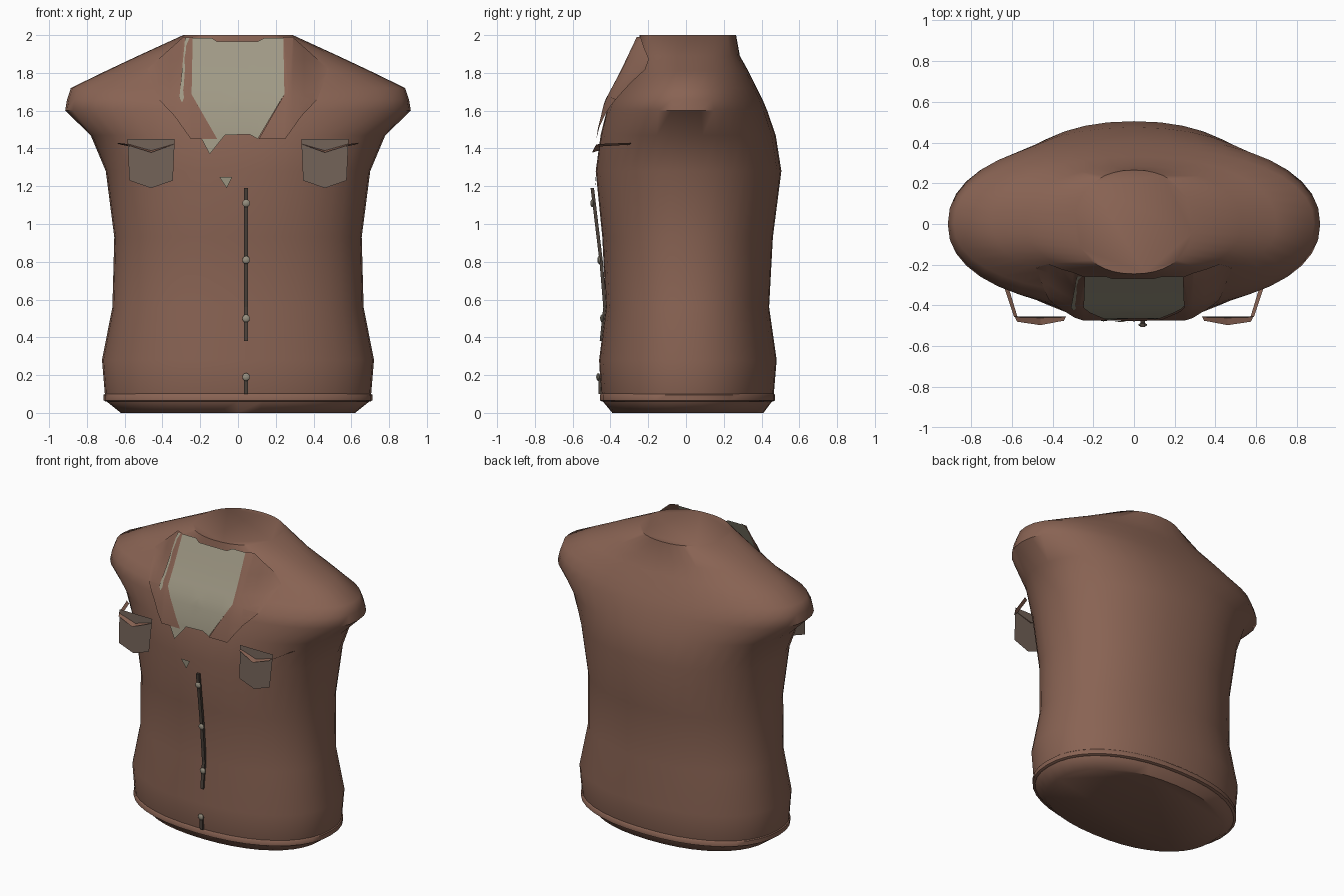
import bpy, bmesh, math
from mathutils import Vector

cube = bpy.data.objects.get("Cube")
if cube:
    bpy.data.objects.remove(cube, do_unlink=True)


def material(name, *rgb):
    m = bpy.data.materials.new(name)
    m.use_nodes = True
    m.diffuse_color = (*rgb, 1)
    m.node_tree.nodes["Principled BSDF"].inputs["Base Color"].default_value = (*rgb, 1)
    return m


BROWN = material("brown leather", .25, .125, .087)
SHIRT = material("beige shirt", .35, .32, .235)
POCKET = material("grey brown cloth", .16, .115, .092)
DARK = material("dark zip", .07, .053, .042)
BUTTON = material("dull button", .30, .27, .21)


def finish(name, bm, mat, angle=None):
    me = bpy.data.meshes.new(name)
    bm.to_mesh(me)
    bm.free()
    me.materials.append(mat)
    ob = bpy.data.objects.new(name, me)
    bpy.context.collection.objects.link(ob)
    if angle:
        bpy.ops.object.select_all(action='DESELECT')
        ob.select_set(True)
        bpy.context.view_layer.objects.active = ob
        bpy.ops.object.shade_smooth_by_angle(angle=math.radians(angle))
    return ob


# Torso levels: height, half width, front depth, back depth
LEVELS = [(0, .62, .39, .41), (.06, .695, .44, .455), (.1, .705, .45, .465),
          (.28, .72, .46, .48), (.56, .665, .425, .44), (.93, .655, .443, .46),
          (1.28, .70, .478, .505), (1.47, .78, .452, .475), (1.6, .915, .42, .43),
          (1.66, .905, .40, .405), (1.72, .885, .35, .375), (1.81, .70, .28, .33),
          (1.89, .53, .262, .285), (2, .29, .245, .265)]
POWER = 2.2


def interp(table, z):
    for a, b in zip(table, table[1:]):
        if z <= b[0]:
            t = max(0, (z - a[0]) / (b[0] - a[0]))
            return [p + (q - p) * t for p, q in zip(a, b)][1:]
    return table[-1][1:]


def body_y(x, z):
    w, f, _ = interp(LEVELS, z)
    return -f * max(0, 1 - abs(x / w) ** POWER) ** (1 / POWER)


def ring(w, f, b, count=40):
    for i in range(count):
        a = math.tau * i / count
        c, s = math.cos(a), math.sin(a)
        yield (math.copysign(w * abs(c) ** (2 / POWER), c),
               math.copysign((b if s > 0 else f) * abs(s) ** (2 / POWER), s))


def loft(name, levels, mat, angle):
    bm = bmesh.new()
    rows = [[bm.verts.new((x, y, z)) for x, y in ring(w, f, b)] for z, w, f, b in levels]
    for lo, hi in zip(rows, rows[1:]):
        for i in range(len(lo)):
            j = (i + 1) % len(lo)
            bm.faces.new((lo[i], lo[j], hi[j], hi[i]))
    bm.faces.new(rows[0][::-1])
    bm.faces.new(rows[-1])
    return finish(name, bm, mat, angle)


def sheet(name, outline, depth, mat, step=.06):
    """Flat outline in x and z, diced and pushed onto the surface y = depth(x, z)."""
    bm = bmesh.new()
    bm.faces.new([bm.verts.new((x, 0, z)) for x, z in outline])
    bmesh.ops.triangulate(bm, faces=bm.faces[:])
    xs, zs = zip(*outline)
    for axis, vals in ((0, xs), (2, zs)):
        no = Vector((0, 0, 0))
        no[axis] = 1
        for i in range(1, int((max(vals) - min(vals)) / step) + 1):
            bmesh.ops.bisect_plane(bm, geom=bm.verts[:] + bm.edges[:] + bm.faces[:],
                                   plane_co=no * (min(vals) + i * step), plane_no=no)
    bm.normal_update()
    for f in bm.faces:
        if f.normal.y > 0:
            f.normal_flip()
    for v in bm.verts:
        v.co.y = depth(v.co.x, v.co.z)
    return finish(name, bm, mat, 40)


# Torso and rolled hem
loft("jacket_body", LEVELS, BROWN, 50)
loft("hem_band", [(.06, .70, .445, .46), (.066, .711, .456, .472), (.096, .711, .456, .472),
                  (.105, .70, .447, .462)], BROWN, 50)

# Shirt front spanning the open collar
SHIRT_LINE = [(1.3, .487), (1.5, .462), (1.65, .425), (1.8, .345), (2, .25)]


def shirt_y(x, z):
    return -interp(SHIRT_LINE, z)[0]


sheet("shirt_front", [(-.28, 1.985), (-.14, 1.985), (-.11, 1.965), (.1, 1.965), (.14, 1.985),
                      (.24, 1.985), (.265, 1.72), (.105, 1.45), (.06, 1.475), (0, 1.49),
                      (-.07, 1.47), (-.15, 1.37), (-.31, 1.67)], shirt_y, SHIRT)
sheet("shirt_tip", [(-.10, 1.25), (-.03, 1.25), (-.06, 1.19)],
      lambda x, z: body_y(x, z) - .008, SHIRT)


# Notched lapels blending from the shirt edge onto the chest
def lapel_y(x, z):
    t = min(1, max(0, (abs(x) - .27) / .15))
    return min((1 - t) * shirt_y(x, z) + t * body_y(x, z), body_y(x, z)) - .006


LAPEL = [(.24, 1.99), (.29, 1.99), (.48, 1.82), (.42, 1.66), (.32, 1.675),
         (.335, 1.57), (.25, 1.45), (.11, 1.45), (.265, 1.72)]

for side, label in ((1, "left"), (-1, "right")):
    sheet(label + "_lapel", [(side * x, z) for x, z in LAPEL], lapel_y, BROWN)

    # Chest pocket standing slightly off the body
    sheet(label + "_pocket", [(side * x, z) for x, z in
                              ((.335, 1.45), (.585, 1.45), (.575, 1.23), (.46, 1.19), (.345, 1.23))],
          lambda x, z: -.455 - .1 * (1.45 - z), POCKET, 1)

    # Thin pointed flap: a bent strip leaning out over the pocket
    bm = bmesh.new()
    back = [bm.verts.new((side * x, -.456, z)) for x, z in ((.335, 1.425), (.46, 1.39), (.585, 1.425))]
    front = [bm.verts.new((side * x, y, z)) for x, y, z in
             ((.345, -.475, 1.42), (.46, -.497, 1.378), (.575, -.48, 1.415))]
    for i in (0, 1):
        bm.faces.new((back[i], back[i + 1], front[i + 1], front[i]))
    bmesh.ops.solidify(bm, geom=bm.faces[:], thickness=.008)
    bmesh.ops.recalc_face_normals(bm, faces=bm.faces[:])
    finish(label + "_pocket_flap", bm, BROWN)

    # Strap running back from the flap to the side of the chest
    bm = bmesh.new()
    strap = [bm.verts.new((side * x, y, z)) for x, y, z in
             ((.57, -.465, 1.41), (.59, -.455, 1.424), (.645, -.29, 1.43), (.62, -.30, 1.42))]
    bm.faces.new(strap)
    bmesh.ops.solidify(bm, geom=bm.faces[:], thickness=.006)
    bmesh.ops.recalc_face_normals(bm, faces=bm.faces[:])
    finish(label + "_pocket_strap", bm, BROWN)

# Zip strips and buttons down the front
ZIP_X = .043
ZIP_LINE = [(.1, .462), (.28, .468), (.38, .457), (.56, .438), (.8, .458), (1.19, .505)]


def zip_strip(name, heights):
    bm = bmesh.new()
    rows = []
    for z in heights:
        y = -interp(ZIP_LINE, z)[0]
        rows.append([bm.verts.new((ZIP_X + dx, y + dy, z)) for dx, dy in
                     ((-.011, 0), (.011, 0), (.011, .018), (-.011, .018))])
    for lo, hi in zip(rows, rows[1:]):
        for i in range(4):
            j = (i + 1) % 4
            bm.faces.new((lo[i], lo[j], hi[j], hi[i]))
    bm.faces.new(rows[0][::-1])
    bm.faces.new(rows[-1])
    finish(name, bm, DARK)


zip_strip("upper_zip", (.38, .56, .8, 1.0, 1.19))
zip_strip("lower_zip", (.1, .19))

for i, z in enumerate((.19, .5, .81, 1.11)):
    bm = bmesh.new()
    bmesh.ops.create_uvsphere(bm, u_segments=10, v_segments=6, radius=.021)
    for v in bm.verts:
        v.co = (v.co.x + ZIP_X, v.co.y * .5 - interp(ZIP_LINE, z)[0], v.co.z + z)
    finish(f"button_{i + 1}", bm, BUTTON, 40)
